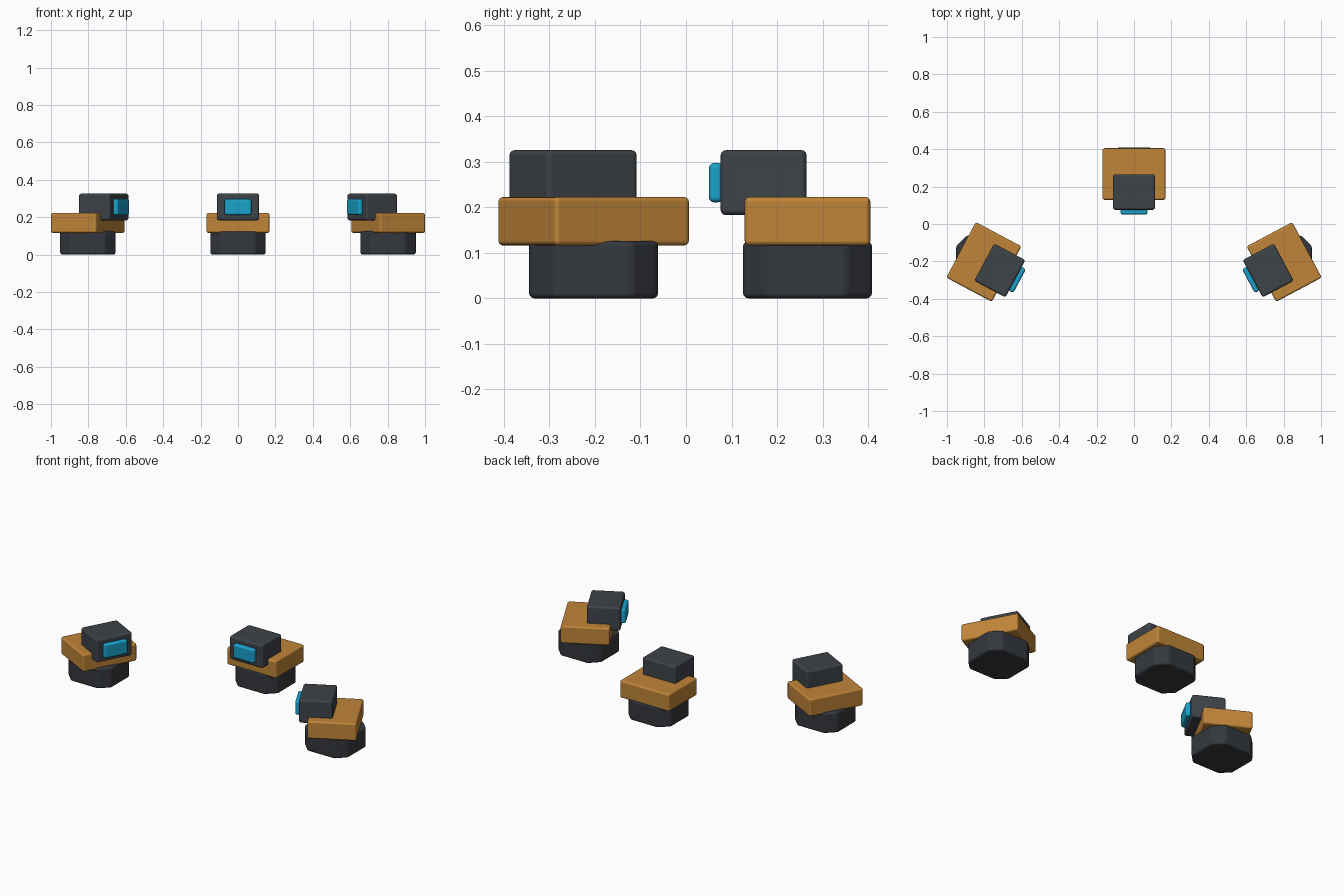
import bpy, bmesh, math
from mathutils import Matrix, Vector

if "Cube" in bpy.data.objects:
    bpy.data.objects.remove(bpy.data.objects["Cube"])


def material(name, rgb):
    m = bpy.data.materials.new(name)
    m.diffuse_color = (*rgb, 1)
    m.use_nodes = True
    m.node_tree.nodes["Principled BSDF"].inputs["Base Color"].default_value = m.diffuse_color
    return m


DARK = material("dark_base", (0.034, 0.039, 0.047))
GREY = material("dark_head", (0.048, 0.056, 0.066))
ORANGE = material("orange", (0.53, 0.235, 0.04))
CYAN = material("cyan", (0.01, 0.36, 0.6))


def block(name, lo, hi, mat, matrix, bevel, chamfer=0):
    """Rounded box from corner to corner, optionally with chamfered upright corners."""
    lo, hi = Vector(lo), Vector(hi)
    size = hi - lo
    bm = bmesh.new()
    bmesh.ops.create_cube(bm, size=1, matrix=Matrix.Translation((lo + hi) / 2) @ Matrix.Diagonal((*size, 1)))
    if chamfer:
        upright = [e for e in bm.edges if abs(e.verts[0].co.z - e.verts[1].co.z) > 1e-4]
        bmesh.ops.bevel(bm, geom=upright, offset=chamfer, segments=1, profile=0.5, affect='EDGES')
    for f in bm.faces:
        f.smooth = True
    me = bpy.data.meshes.new(name)
    bm.to_mesh(me)
    bm.free()
    me.materials.append(mat)
    ob = bpy.data.objects.new(name, me)
    bpy.context.collection.objects.link(ob)
    ob.matrix_world = matrix
    b = ob.modifiers.new("rounded_edges", 'BEVEL')
    b.width, b.segments = bevel, 3
    b.limit_method, b.angle_limit = 'ANGLE', math.radians(30)
    b.harden_normals = True
    return ob


# three units: the bases stay square to the world, the upper parts turn inward
for label, x, y, yaw in (("middle", 0, 0.267, 0), ("left", -0.803, -0.203, 62), ("right", 0.803, -0.203, -62)):
    place = Matrix.Translation((x, y, 0))
    turned = place @ Matrix.Rotation(math.radians(yaw), 4, 'Z')
    # chamfered foot
    block(label + "_base", (-0.148, -0.142, 0), (0.148, 0.142, 0.126), DARK, place, 0.012, 0.057)
    # wide body slab
    block(label + "_body", (-0.168, -0.138, 0.116), (0.168, 0.138, 0.223), ORANGE, turned, 0.011)
    # head overhanging the front
    block(label + "_head", (-0.113, -0.191, 0.183), (0.113, -0.002, 0.326), GREY, turned, 0.012)
    # visor plate
    block(label + "_visor", (-0.072, -0.217, 0.211), (0.072, -0.186, 0.298), CYAN, turned, 0.012)
